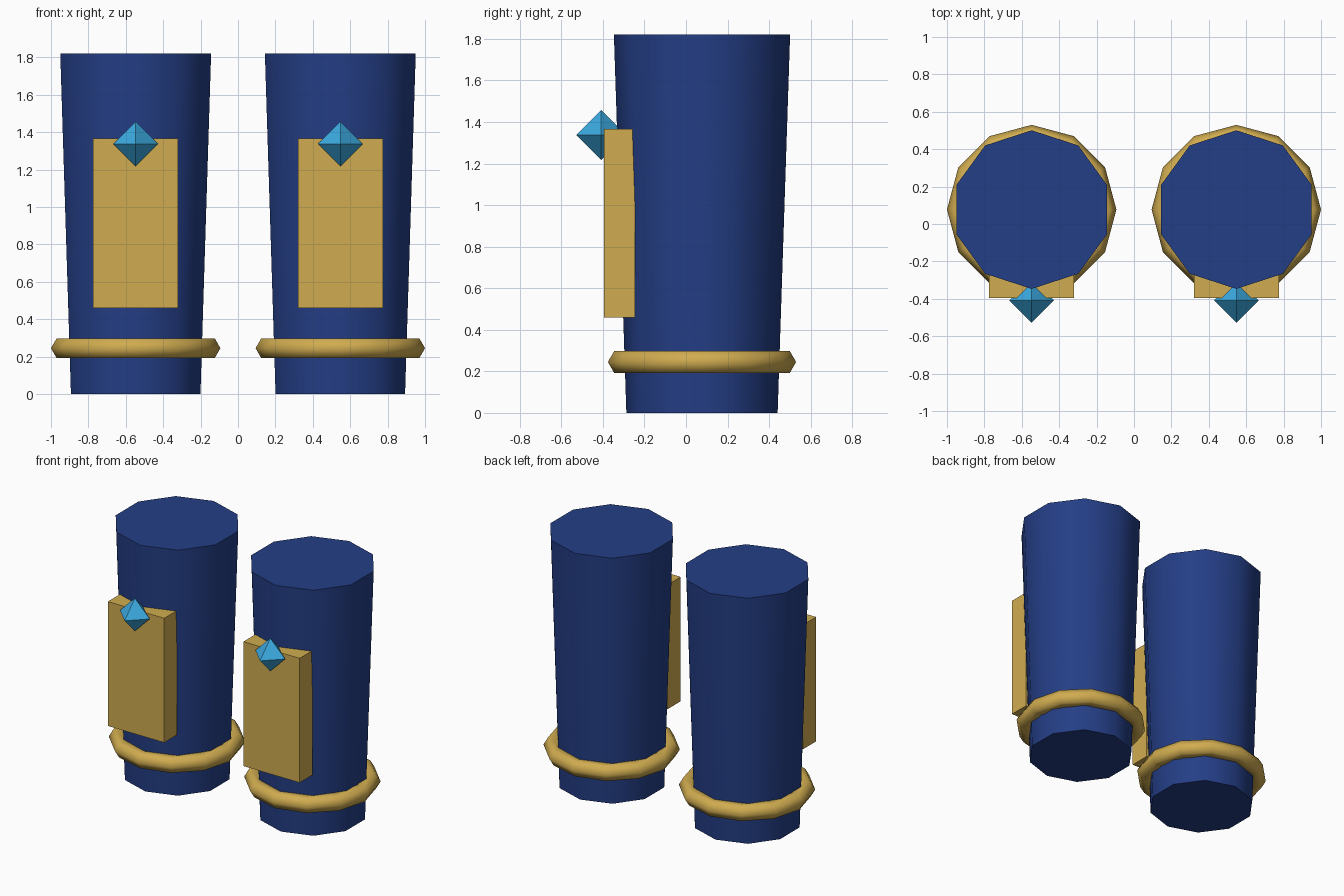
import bpy, bmesh, math

if "Cube" in bpy.data.objects:
    bpy.data.objects.remove(bpy.data.objects["Cube"])


def srgb(r, g, b):
    f = lambda c: c / 12.92 if c <= 0.04045 else ((c + 0.055) / 1.055) ** 2.4
    return (f(r / 255), f(g / 255), f(b / 255), 1)


def material(name, rgb):
    m = bpy.data.materials.new(name)
    m.diffuse_color = srgb(*rgb)
    m.use_nodes = True
    m.node_tree.nodes["Principled BSDF"].inputs["Base Color"].default_value = m.diffuse_color
    return m


blue = material("navy_blue", (36, 62, 134))
gold = material("gold", (208, 172, 80))
cyan = material("gem_blue", (60, 170, 224))


def finish(name, mat, smooth_angle=None):
    ob = bpy.context.object
    ob.name = name
    ob.data.materials.append(mat)
    if smooth_angle:
        bpy.ops.object.shade_smooth_by_angle(angle=math.radians(smooth_angle))
    return ob


LEG_Y = 0.077
for side, x in (("left", -0.547), ("right", 0.547)):
    # tapered ten-sided leg
    bpy.ops.mesh.primitive_cone_add(vertices=10, radius1=0.364, radius2=0.424,
                                    depth=1.82, location=(x, LEG_Y, 0.91))
    finish(side + "_leg", blue, 45)

    # ankle ring
    bpy.ops.mesh.primitive_torus_add(major_segments=12, minor_segments=6,
                                     major_radius=0.392, minor_radius=0.061,
                                     location=(x, LEG_Y, 0.245))
    finish(side + "_ankle_ring", gold, 80)

    # shin plate
    bpy.ops.mesh.primitive_cube_add(size=1, location=(x, -0.32, 0.913))
    bpy.context.object.scale = (0.455, 0.15, 0.908)
    finish(side + "_shin_plate", gold)

    # octahedral gem
    bm = bmesh.new()
    for axis in range(3):
        for s in (-0.12, 0.12):
            co = [0, 0, 0]
            co[axis] = s
            bm.verts.new(co)
    bmesh.ops.convex_hull(bm, input=bm.verts[:])
    bmesh.ops.recalc_face_normals(bm, faces=bm.faces[:])
    me = bpy.data.meshes.new(side + "_gem")
    bm.to_mesh(me)
    bm.free()
    me.materials.append(cyan)
    gem = bpy.data.objects.new(side + "_gem", me)
    gem.location = (x, -0.408, 1.338)
    bpy.context.collection.objects.link(gem)
